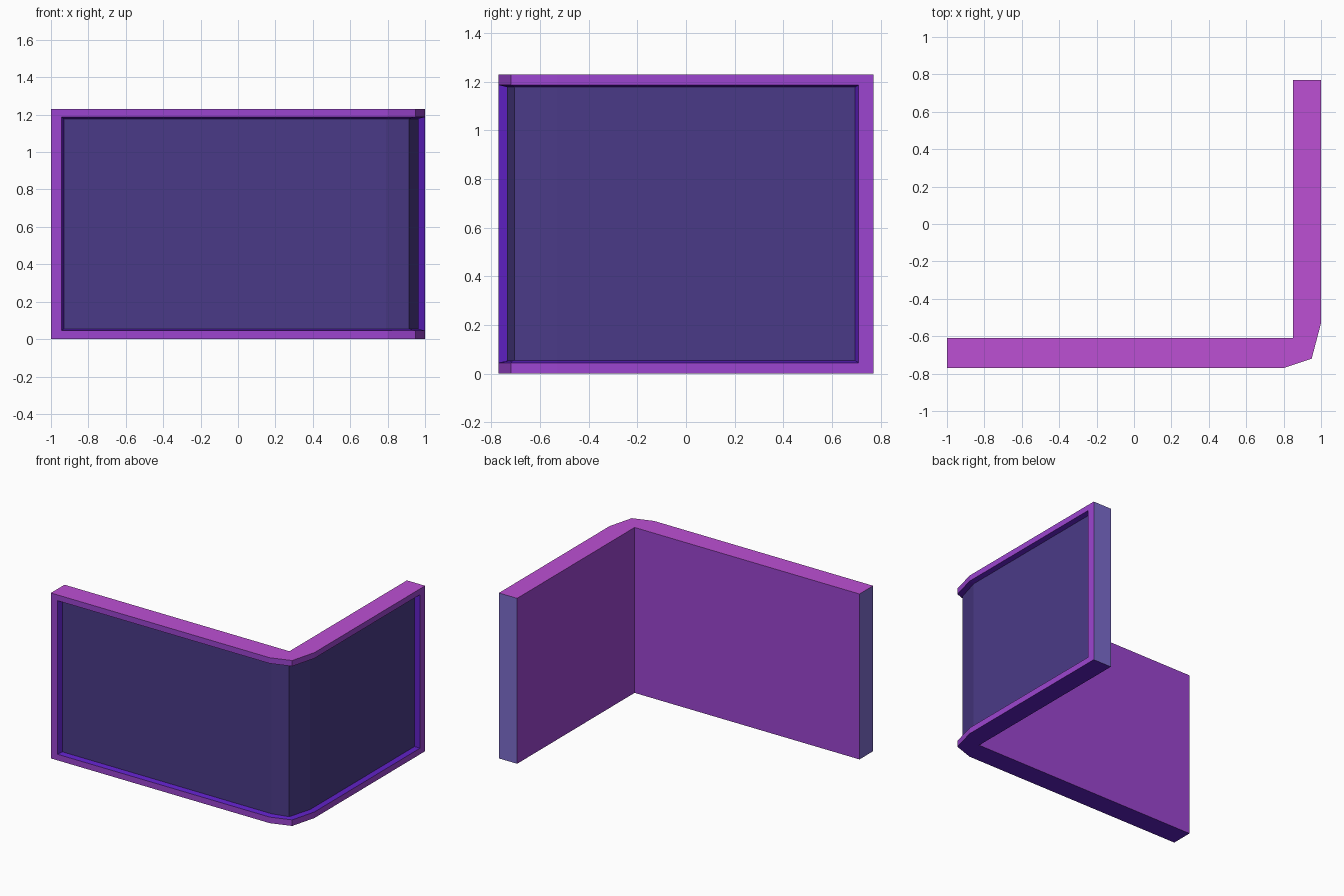
import bpy, bmesh

if "Cube" in bpy.data.objects:
    bpy.data.objects.remove(bpy.data.objects["Cube"])

HEIGHT = 1.23
# plan outlines: outer rim, opening edge, recessed panel, inside corner
OUTER = [(-1, -.77), (.80, -.77), (.95, -.72), (1, -.53), (1, .77)]
OPENING = [(-.945, -.77)] + OUTER[1:4] + [(1, .71)]
PANEL = [(-.93, -.735), (.79, -.735), (.915, -.705), (.965, -.53), (.965, .695)]
INNER = [(-1, -.61), (.85, -.61), (.85, .77)]


def srgb(h):
    c = [int(h[i:i + 2], 16) / 255 for i in (0, 2, 4)]
    return tuple(((v + .055) / 1.055) ** 2.4 if v > .04 else v / 12.92 for v in c) + (1,)


PALETTE = [("rim purple", "9C45D0"), ("top magenta", "BC50D3"), ("panel indigo", "4A3A87"),
           ("end periwinkle", "7C6CCC"), ("recess violet", "5E20C2")]
RIM, TOP, INDIGO, END, RECESS = range(5)

bm = bmesh.new()


def ring(path, z0, z1):
    return [(x, y, z0) for x, y in path] + [(x, y, z1) for x, y in reversed(path)]


def face(points, mat):
    bm.faces.new([bm.verts.new(p) for p in points]).material_index = mat


def strip(a, b, mat, closed=True):
    n = len(a)
    for i in range(n if closed else n - 1):
        j = (i + 1) % n
        face([a[i], a[j], b[j], b[i]], mat)


def level(path, z):
    return [(x, y, z) for x, y in path]


# rim around the outside, stepping in to the recessed panel
outer = ring(OUTER, 0, HEIGHT)
opening = ring(OPENING, .045, 1.187)
strip(outer, opening, RIM)
strip(opening, ring(PANEL, .054, 1.178), RECESS)
strip(level(PANEL, .054), level(PANEL, 1.178), INDIGO, closed=False)

# inside walls, the two ends, top and bottom
strip(level(INNER, 0), level(INNER, HEIGHT), RIM, closed=False)
for end in ([OUTER[0], INNER[0]], [OUTER[-1], INNER[-1]]):
    strip(level(end, 0), level(end, HEIGHT), END, closed=False)
plan = OUTER + INNER[::-1]
face(level(plan, HEIGHT), TOP)
face(level(plan, 0), RECESS)

# weld into one solid
bmesh.ops.remove_doubles(bm, verts=bm.verts[:], dist=1e-4)
bmesh.ops.recalc_face_normals(bm, faces=bm.faces[:])
mesh = bpy.data.meshes.new("corner_wall")
bm.to_mesh(mesh)
bm.free()
for name, colour in PALETTE:
    m = bpy.data.materials.new(name)
    m.diffuse_color = srgb(colour)
    m.use_nodes = True
    m.node_tree.nodes["Principled BSDF"].inputs["Base Color"].default_value = m.diffuse_color
    mesh.materials.append(m)
bpy.context.collection.objects.link(bpy.data.objects.new("corner_wall", mesh))
